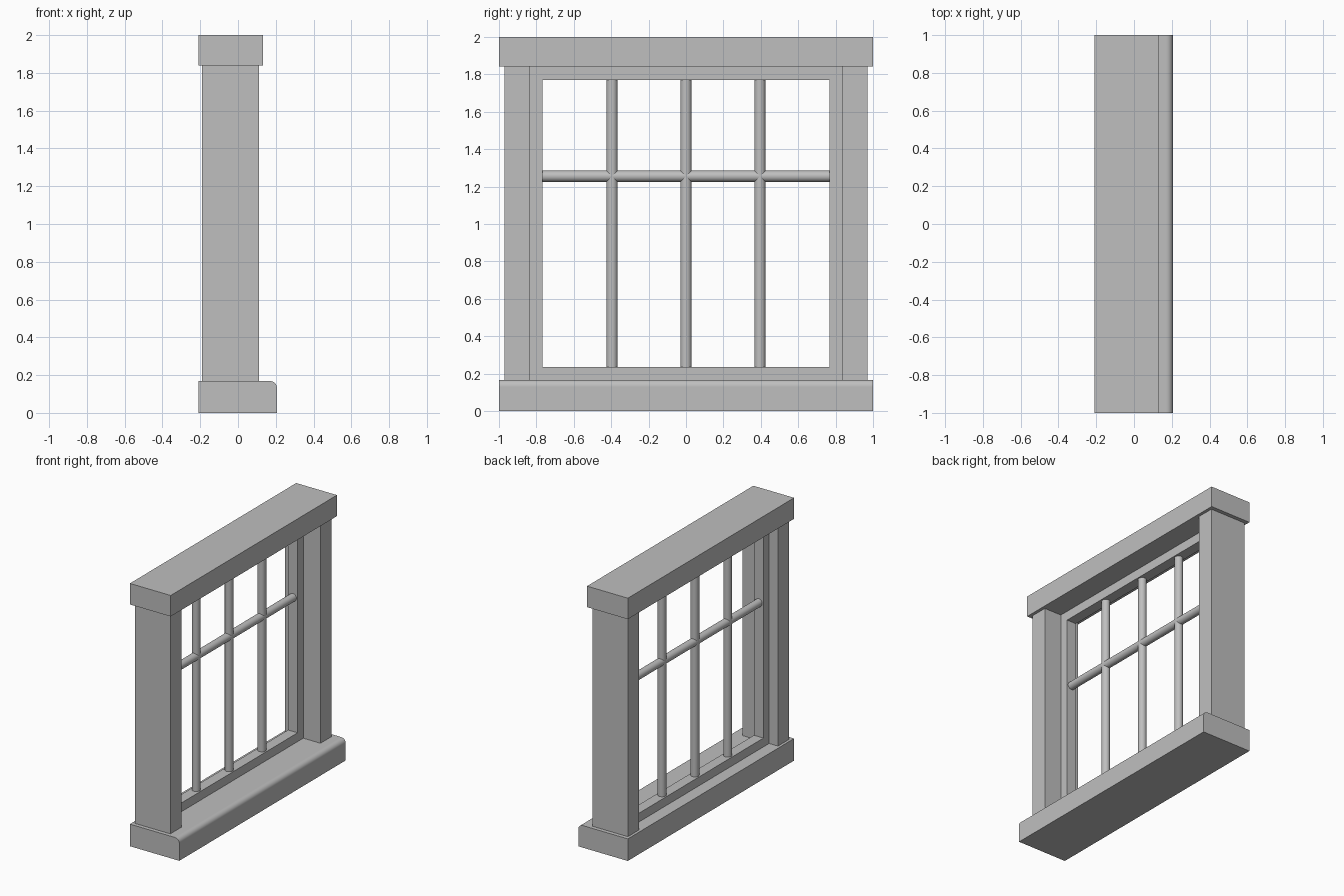
import bpy
import math

if "Cube" in bpy.data.objects:
    bpy.data.objects.remove(bpy.data.objects["Cube"], do_unlink=True)

GREY = (0.52, 0.52, 0.52, 1)
paint = bpy.data.materials.new("grey paint")
paint.use_nodes = True
paint.diffuse_color = GREY
paint.node_tree.nodes["Principled BSDF"].inputs["Base Color"].default_value = GREY


def finish(name):
    ob = bpy.context.object
    ob.name = name
    ob.data.materials.append(paint)
    return ob


def box(name, x, y, z):
    """Box from three (low, high) ranges."""
    bpy.ops.mesh.primitive_cube_add(size=1, location=[sum(r) / 2 for r in (x, y, z)])
    ob = finish(name)
    ob.scale = [r[1] - r[0] for r in (x, y, z)]
    bpy.ops.object.transform_apply(location=False, rotation=False, scale=True)
    return ob


def rod(name, centre, length, tilt=0):
    bpy.ops.mesh.primitive_cylinder_add(vertices=32, radius=0.03, depth=length,
                                        location=centre, rotation=(tilt, 0, 0))
    finish(name)
    bpy.ops.object.shade_smooth_by_angle(angle=math.radians(30))


SILL_TOP, HEAD = 0.168, 1.84     # heights between sill and lintel
JAMB, OPEN = 0.835, 0.767        # half widths inside posts and inside sash
SASH = (-0.115, -0.035)          # sash depth
LOW, HIGH = 0.235, 1.77          # glazed opening heights
MID = sum(SASH) / 2

# Lintel and sill, the sill with a rounded upper front edge
box("lintel", (-0.21, 0.133), (-1, 1), (HEAD, 2))
sill = box("sill", (-0.21, 0.206), (-1, 1), (0, SILL_TOP))
weights = sill.data.attributes.new("bevel_weight_edge", "FLOAT", "EDGE")
for edge in sill.data.edges:
    ends = [sill.data.vertices[i].co for i in edge.vertices]
    weights.data[edge.index].value = float(all(c.x > 0 and c.z > 0 for c in ends))
bevel = sill.modifiers.new("rounded nose", "BEVEL")
bevel.limit_method = "WEIGHT"
bevel.width = 0.035
bevel.segments = 8
bpy.ops.object.shade_smooth_by_angle(angle=math.radians(30))

# Posts and sash stiles on both sides
for side, label in ((-1, "right"), (1, "left")):
    box(f"{label}_post", (-0.19, 0.11), sorted((side * JAMB, side * 0.97)), (SILL_TOP, HEAD))
    box(f"{label}_sash_stile", SASH, sorted((side * OPEN, side * JAMB)), (SILL_TOP, HEAD))

# Sash rails between the stiles
box("bottom_sash_rail", SASH, (-OPEN, OPEN), (SILL_TOP, LOW))
box("top_sash_rail", SASH, (-OPEN, OPEN), (HIGH, HEAD))

# Round glazing bars
for i in (-1, 0, 1):
    rod(f"vertical_bar_{i + 2}", (MID, i * 0.395, (LOW + HIGH) / 2), HIGH - LOW)
rod("horizontal_bar", (MID, 0, 1.255), 2 * OPEN, math.pi / 2)
